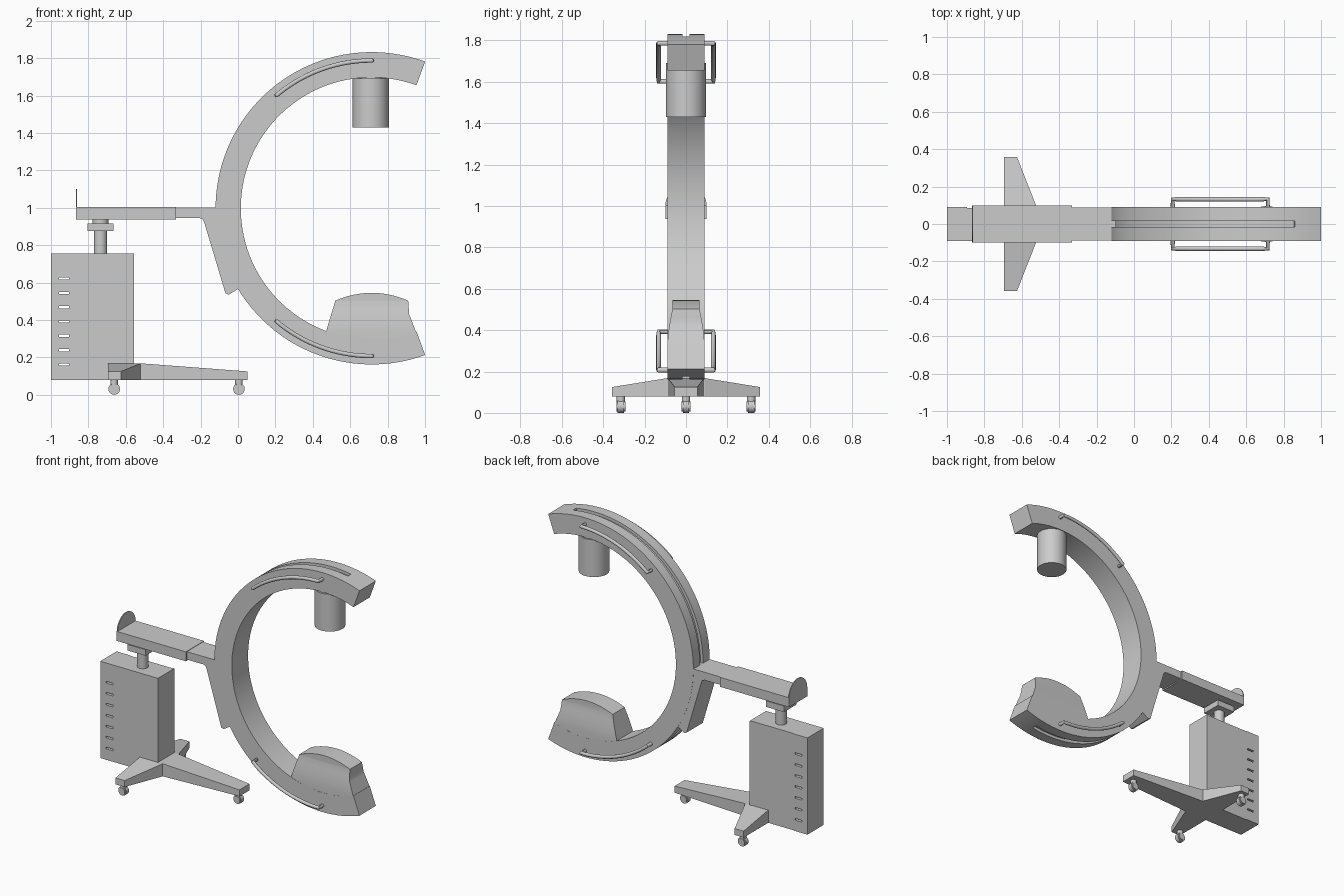
import bpy, bmesh, math
from mathutils import Vector

cube = bpy.data.objects.get("Cube")
if cube:
    bpy.data.objects.remove(cube)

grey = bpy.data.materials.new("light_grey")
grey.use_nodes = True
COLOUR = (0.6, 0.6, 0.6, 1)
grey.diffuse_color = COLOUR
grey.node_tree.nodes["Principled BSDF"].inputs["Base Color"].default_value = COLOUR

CX, CZ = 0.715, 0.997          # centre of the C
R_OUT, R_IN, HALF = 0.835, 0.70, 0.09


def activate(ob):
    bpy.ops.object.select_all(action='DESELECT')
    ob.select_set(True)
    bpy.context.view_layer.objects.active = ob


def finish(name, bm, smooth=False):
    bmesh.ops.recalc_face_normals(bm, faces=bm.faces)
    me = bpy.data.meshes.new(name)
    bm.to_mesh(me)
    bm.free()
    me.materials.append(grey)
    ob = bpy.data.objects.new(name, me)
    bpy.context.collection.objects.link(ob)
    if smooth:
        activate(ob)
        bpy.ops.object.shade_smooth_by_angle(angle=math.radians(30))
    return ob


def add_box(bm, x, y, z):
    made = bmesh.ops.create_cube(bm, size=1)["verts"]
    for v in made:
        v.co = [lo + (c + 0.5) * (hi - lo) for c, (lo, hi) in zip(v.co, (x, y, z))]


def box(name, x, y, z):
    bm = bmesh.new()
    add_box(bm, x, y, z)
    return finish(name, bm)


def cylinder(name, centre, radius, depth, axis='Z', bevel=0):
    bm = bmesh.new()
    bmesh.ops.create_cone(bm, cap_ends=True, segments=40, radius1=radius,
                          radius2=radius, depth=depth)
    if bevel:
        rims = [e for e in bm.edges if abs(e.verts[0].co.z - e.verts[1].co.z) < 1e-5]
        bmesh.ops.bevel(bm, geom=rims, offset=bevel, segments=2, affect='EDGES')
    for v in bm.verts:
        if axis == 'Y':
            v.co = (v.co.x, v.co.z, v.co.y)
        v.co += Vector(centre)
    return finish(name, bm, True)


def prism_mesh(profile, half):
    """Extrude an x-z outline across y."""
    bm = bmesh.new()
    face = bm.faces.new([bm.verts.new((x, -half, z)) for x, z in profile])
    new = bmesh.ops.extrude_face_region(bm, geom=[face])["geom"]
    for v in new:
        if isinstance(v, bmesh.types.BMVert):
            v.co.y = half
    return bm


def hull(name, points):
    bm = bmesh.new()
    for p in points:
        bm.verts.new(p)
    bmesh.ops.convex_hull(bm, input=bm.verts)
    bmesh.ops.dissolve_limit(bm, angle_limit=0.01, verts=bm.verts, edges=bm.edges)
    return finish(name, bm)


def arc(r, start, end, steps):
    for i in range(steps + 1):
        a = math.radians(start + (end - start) * i / steps)
        yield CX + r * math.cos(a), CZ + r * math.sin(a)


def band(r0, r1, start, end, steps=72):
    return list(arc(r1, start, end, steps)) + list(arc(r0, end, start, steps))


def cut(ob, cutter):
    mod = ob.modifiers.new("cut", 'BOOLEAN')
    mod.operation, mod.solver, mod.object = 'DIFFERENCE', 'EXACT', cutter
    activate(ob)
    bpy.ops.object.modifier_apply(modifier=mod.name)
    bpy.data.objects.remove(cutter)


# C-shaped gantry with a guide groove around its rim
gantry = finish("c_arm", prism_mesh(band(R_IN, R_OUT, 70, 290), HALF))
cut(gantry, finish("groove_cutter", prism_mesh(band(R_OUT - 0.02, R_OUT + 0.03, 80, 280), 0.017)))
activate(gantry)
bpy.ops.object.shade_smooth_by_angle(angle=math.radians(30))

# Bent grab handles, upper and lower, on both sides
for level, sign in (("upper", 1), ("lower", -1)):
    for side, s in (("front", -1), ("back", 1)):
        run = list(arc(0.79, 90 * sign, 130 * sign, 20))
        pts = [(x, s * 0.132, z) for x, z in run]
        ends = [(x, s * 0.08, z) for x, z in (run[0], run[-1])]
        pts = [ends[0]] + pts + [ends[1]]
        cu = bpy.data.curves.new(f"{level}_{side}_handle", 'CURVE')
        cu.dimensions, cu.bevel_depth, cu.bevel_resolution = '3D', 0.012, 3
        cu.use_fill_caps = True
        sp = cu.splines.new('POLY')
        sp.points.add(len(pts) - 1)
        for p, co in zip(sp.points, pts):
            p.co = (*co, 1)
        cu.materials.append(grey)
        ob = bpy.data.objects.new(cu.name, cu)
        bpy.context.collection.objects.link(ob)
        activate(ob)
        bpy.ops.object.convert(target='MESH')
        bpy.ops.object.shade_smooth_by_angle(angle=math.radians(40))

# Emitter can hanging under the top end
cylinder("emitter", (0.71, 0, 1.56), 0.097, 0.26)
cylinder("emitter_collar", (0.71, 0, 1.70), 0.085, 0.03)

# Receiver block on the bottom end, tapering towards its domed top
dome = [(0.715 + 0.195 * t, 0.545 - 0.042 * t * t) for t in [1 - i / 8 for i in range(17)]]
outline = [(0.915, 0.43)] + dome + [(0.47, 0.335)]
outline += list(arc(0.78, 250, 289.9, 16))
bm = prism_mesh(outline, HALF - 0.0005)
for z in (0.5, 0.46, 0.42, 0.38, 0.34):
    bmesh.ops.bisect_plane(bm, geom=bm.verts[:] + bm.edges[:] + bm.faces[:],
                           plane_co=(0, 0, z), plane_no=(0, 0, 1))
for v in bm.verts:
    t = min(max((v.co.z - 0.34) / 0.16, 0), 1)
    v.co.y *= 1 - 0.26 * t ** 1.4
finish("receiver", bm, True)

# Bracket joining the C to the boom
bracket = [(-0.34, 1.0), (-0.1, 1.0)] + list(arc(0.80, 180, 212, 12))
bracket += [(0.0, 0.565), (-0.05, 0.535), (-0.067, 0.542), (-0.18, 0.92),
            (-0.187, 0.937), (-0.205, 0.945), (-0.34, 0.945)]
finish("boom_bracket", prism_mesh(bracket, HALF - 0.001))

# Telescoping boom with a rounded end plate
box("boom", (-0.865, -0.332), (-0.1, 0.1), (0.937, 1.003))
bm = bmesh.new()
plate = [(0.1 * math.cos(math.pi * i / 24), 1.0 + 0.1 * math.sin(math.pi * i / 24)) for i in range(25)]
plate += [(-0.1, 0.937), (0.1, 0.937)]
face = bm.faces.new([bm.verts.new((-0.866, y, z)) for y, z in plate])
for g in bmesh.ops.extrude_face_region(bm, geom=[face])["geom"]:
    if isinstance(g, bmesh.types.BMVert):
        g.co.x = -0.86
finish("boom_end_plate", bm, True)

# Lifting neck
cylinder("neck_post", (-0.735, 0, 0.82), 0.035, 0.14)
box("neck_block", (-0.805, -0.665), (-0.07, 0.07), (0.875, 0.917))
cylinder("neck_swivel", (-0.735, 0, 0.926), 0.042, 0.024)

# Cabinet with vent slots running right through, and a recessed back panel
cabinet = box("cabinet", (-1, -0.555), (-HALF, HALF), (0.08, 0.755))
bm = bmesh.new()
for i in range(7):
    z = 0.162 + i * 0.0765
    add_box(bm, (-0.957, -0.903), (-0.2, 0.2), (z - 0.006, z + 0.006))
cut(cabinet, finish("slot_cutter", bm))
cut(cabinet, box("panel_cutter", (-0.893, -0.567), (HALF - 0.004, 0.2), (0.0, 0.9)))

# Tapered legs
LOW, TIP, ROOT = 0.08, 0.125, 0.168


def leg_points(corners):
    return [(x, y, z) for x, y, top in corners for z in (LOW, top)]


hull("front_leg", leg_points([(-0.6, s * 0.09, ROOT) for s in (-1, 1)]
                             + [(-0.52, s * 0.088, ROOT) for s in (-1, 1)]
                             + [(0.05, s * 0.055, TIP) for s in (-1, 1)]))
for side, s in (("right", -1), ("left", 1)):
    hull(f"{side}_side_leg", leg_points([(-0.695, s * 0.05, ROOT), (-0.52, s * 0.05, ROOT),
                                         (-0.695, s * 0.09, ROOT), (-0.52, s * 0.09, ROOT),
                                         (-0.695, s * 0.357, TIP), (-0.625, s * 0.357, TIP)]))

# Casters
for name, x, y in (("front", 0.005, 0), ("right", -0.662, -0.315), ("left", -0.662, 0.315)):
    cylinder(f"{name}_caster_wheel", (x, y, 0.031), 0.031, 0.044, 'Y', 0.007)
    cylinder(f"{name}_caster_stem", (x, y, 0.066), 0.02, 0.032)
